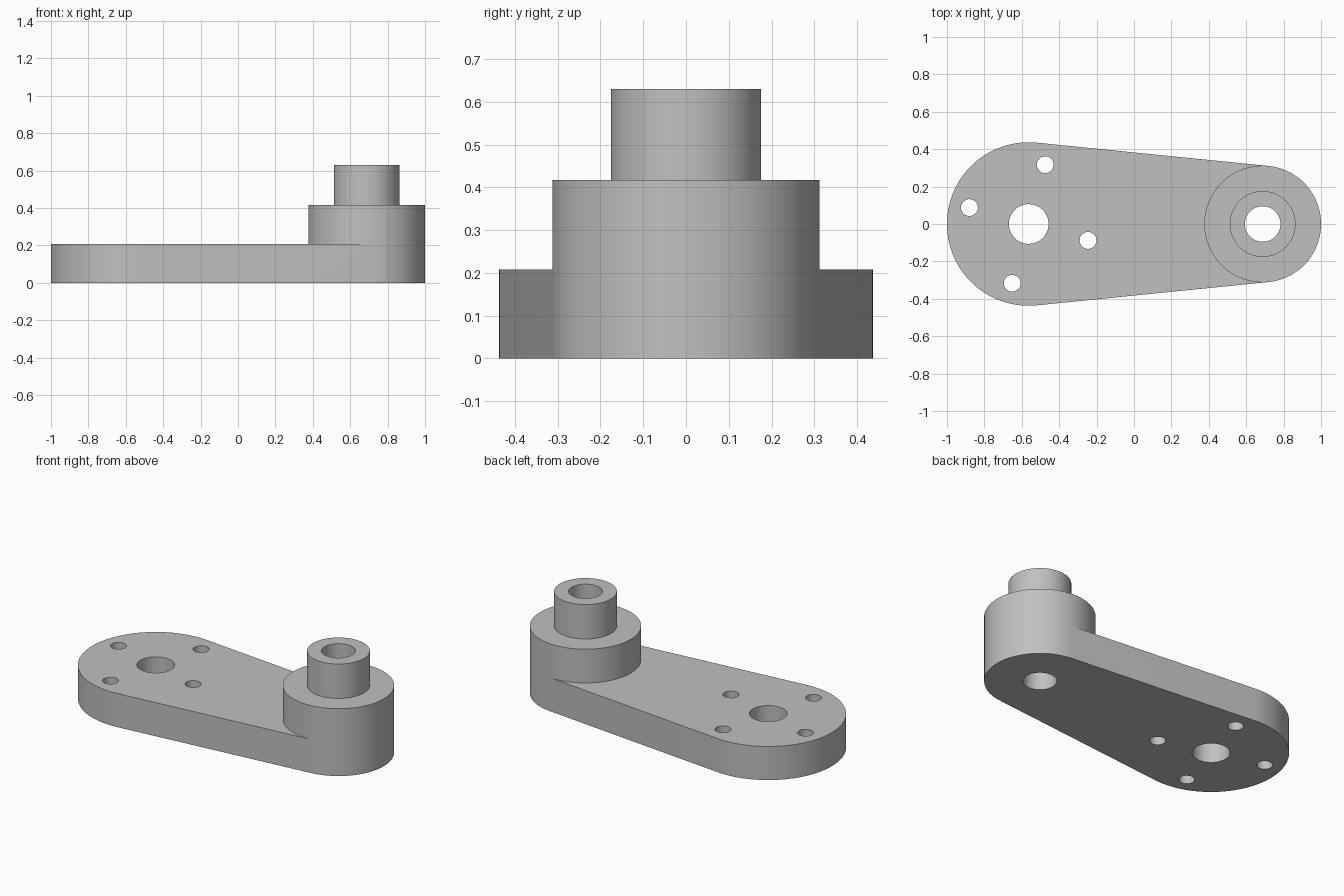
import bpy
import bmesh
from math import asin, acos, cos, sin, pi, radians

cube = bpy.data.objects.get("Cube")
if cube:
    bpy.data.objects.remove(cube, do_unlink=True)

# Main dimensions
BIG_X, BIG_R = -0.563, 0.437
BOSS_X, BOSS_R = 0.688, 0.312
PIN_R, BORE_R, HUB_R, BOLT_R = 0.176, 0.095, 0.106, 0.045
BOLT_CIRCLE, BOLT_START = 0.329, radians(74.5)
PLATE_Z, BOSS_Z, PIN_Z = 0.208, 0.417, 0.63

# Angle at which the straight sides touch both rounded ends
TANGENT = acos((BIG_R - BOSS_R) / (BOSS_X - BIG_X))


def arc(x, y, r, start, end, steps):
    return [(x + r * cos(start + (end - start) * i / steps),
             y + r * sin(start + (end - start) * i / steps))
            for i in range(steps + 1)]


def circle(x, y, r, steps=64):
    return arc(x, y, r, 0, 2 * pi, steps)[:-1]


bm = bmesh.new()


def wall(points, low, high, closed=True):
    """Vertical wall along a path."""
    rows = [[bm.verts.new((x, y, z)) for x, y in points] for z in (low, high)]
    n = len(points)
    for i in range(n if closed else n - 1):
        j = (i + 1) % n
        bm.faces.new((rows[0][i], rows[0][j], rows[1][j], rows[1][i]))


def cap(z, *loops):
    """Flat face bounded by the first loop, with the others as holes."""
    edges = []
    for points in loops:
        verts = [bm.verts.new((x, y, z)) for x, y in points]
        edges += [bm.edges.new((v, verts[i - 1])) for i, v in enumerate(verts)]
    bmesh.ops.triangle_fill(bm, edges=edges, use_beauty=True, normal=(0, 0, 1))


# Outlines of the arm and its holes
boss_outer = arc(BOSS_X, 0, BOSS_R, -TANGENT, TANGENT, 48)
boss_inner = arc(BOSS_X, 0, BOSS_R, TANGENT, 2 * pi - TANGENT, 52)
big_end = arc(BIG_X, 0, BIG_R, TANGENT, 2 * pi - TANGENT, 64)
boss = boss_outer + boss_inner[1:-1]
pin = circle(BOSS_X, 0, PIN_R)
bore = circle(BOSS_X, 0, BORE_R)
holes = [circle(BIG_X, 0, HUB_R)]
for k in range(4):
    a = BOLT_START + k * pi / 2
    holes.append(circle(BIG_X + BOLT_CIRCLE * cos(a), BOLT_CIRCLE * sin(a), BOLT_R, 40))

# Plate: underside, sides and top up to the boss
cap(0, boss_outer + big_end, bore, *holes)
wall(boss_outer, 0, PLATE_Z, closed=False)
wall([boss_outer[-1]] + big_end + [boss_outer[0]], 0, PLATE_Z, closed=False)
cap(PLATE_Z, big_end + boss_inner[::-1], *holes)
for hole in holes:
    wall(hole, 0, PLATE_Z)

# Boss and hollow pin
wall(boss, PLATE_Z, BOSS_Z)
cap(BOSS_Z, boss, pin)
wall(pin, BOSS_Z, PIN_Z)
cap(PIN_Z, pin, bore)
wall(bore, 0, PIN_Z)

# Weld into one closed solid
bmesh.ops.remove_doubles(bm, verts=bm.verts[:], dist=0.0001)
bmesh.ops.recalc_face_normals(bm, faces=bm.faces[:])
mesh = bpy.data.meshes.new("crank_arm")
bm.to_mesh(mesh)
bm.free()
arm = bpy.data.objects.new("crank_arm", mesh)
bpy.context.collection.objects.link(arm)

# Plain grey metal
grey = bpy.data.materials.new("light_grey")
grey.use_nodes = True
colour = (0.53, 0.53, 0.53, 1)
grey.diffuse_color = colour
grey.node_tree.nodes["Principled BSDF"].inputs["Base Color"].default_value = colour
mesh.materials.append(grey)

bpy.ops.object.select_all(action="DESELECT")
arm.select_set(True)
bpy.context.view_layer.objects.active = arm
bpy.ops.object.shade_smooth_by_angle(angle=radians(30))
